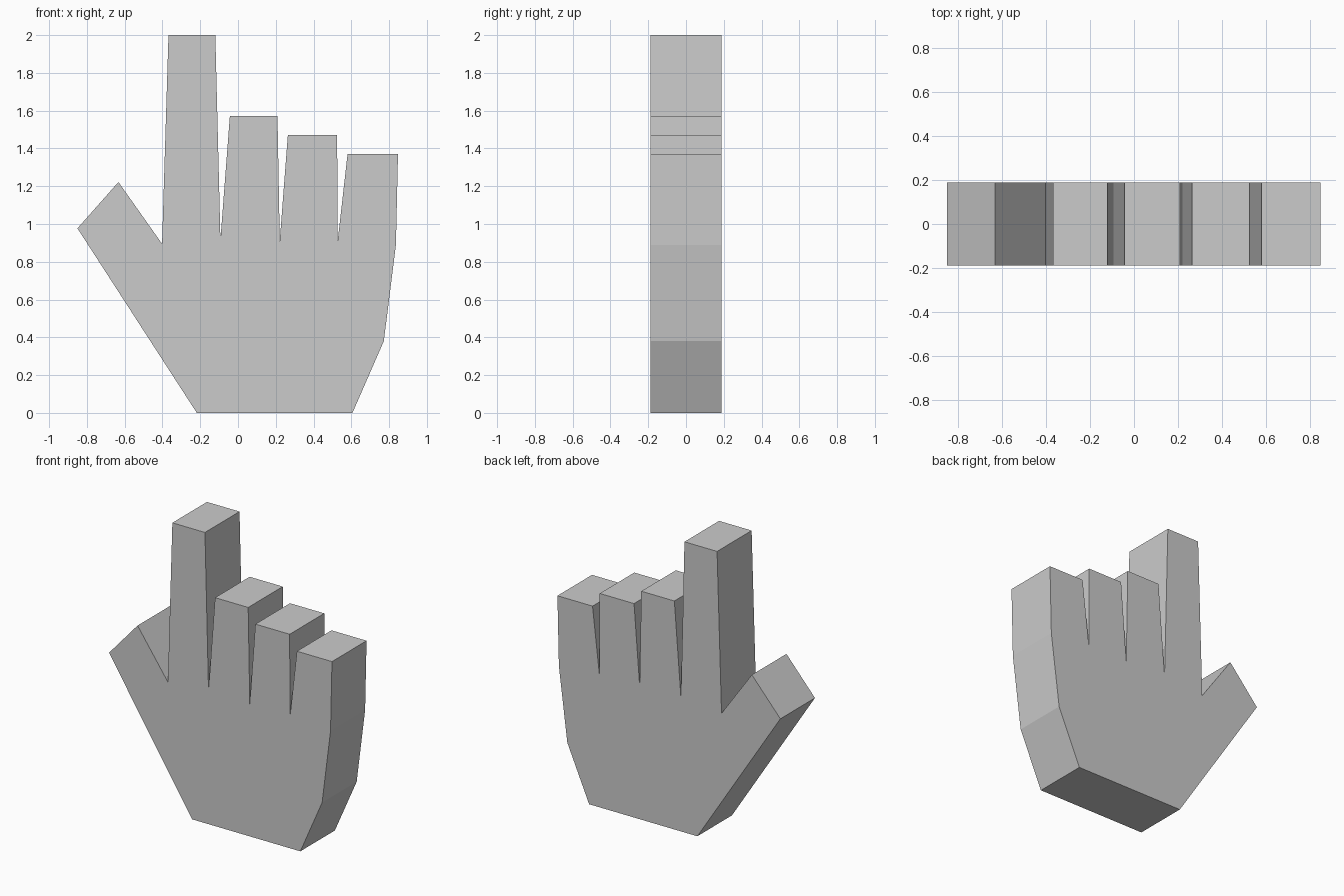
import bpy, bmesh

if "Cube" in bpy.data.objects:
    bpy.data.objects.remove(bpy.data.objects["Cube"])

HALF_DEPTH = 0.188

# Palm edge from the wrist up to the outer side of the little finger
outline = [(-0.218, 0), (0.606, 0), (0.772, 0.38), (0.836, 0.89)]

# Fingers, little to index: right x, left x, tip height, valley on the left
fingers = [
    (0.847, 0.580, 1.370, (0.527, 0.903)),
    (0.525, 0.264, 1.472, (0.221, 0.910)),
    (0.209, -0.043, 1.572, (-0.093, 0.917)),
    (-0.120, -0.368, 2.000, (-0.402, 0.895)),
]
for right, left, tip, valley in fingers:
    outline += [(right, tip), (left, tip), valley]

# Thumb tip
outline += [(-0.633, 1.222), (-0.850, 0.977)]

# Extrude the hand outline through its thickness
bm = bmesh.new()
front = bm.faces.new([bm.verts.new((x, -HALF_DEPTH, z)) for x, z in outline])
extruded = bmesh.ops.extrude_face_region(bm, geom=[front], use_keep_orig=True)
moved = [v for v in extruded["geom"] if isinstance(v, bmesh.types.BMVert)]
bmesh.ops.translate(bm, verts=moved, vec=(0, 2 * HALF_DEPTH, 0))
bmesh.ops.recalc_face_normals(bm, faces=bm.faces)

mesh = bpy.data.meshes.new("pointing_hand")
bm.to_mesh(mesh)
bm.free()
bpy.context.collection.objects.link(bpy.data.objects.new("pointing_hand", mesh))
